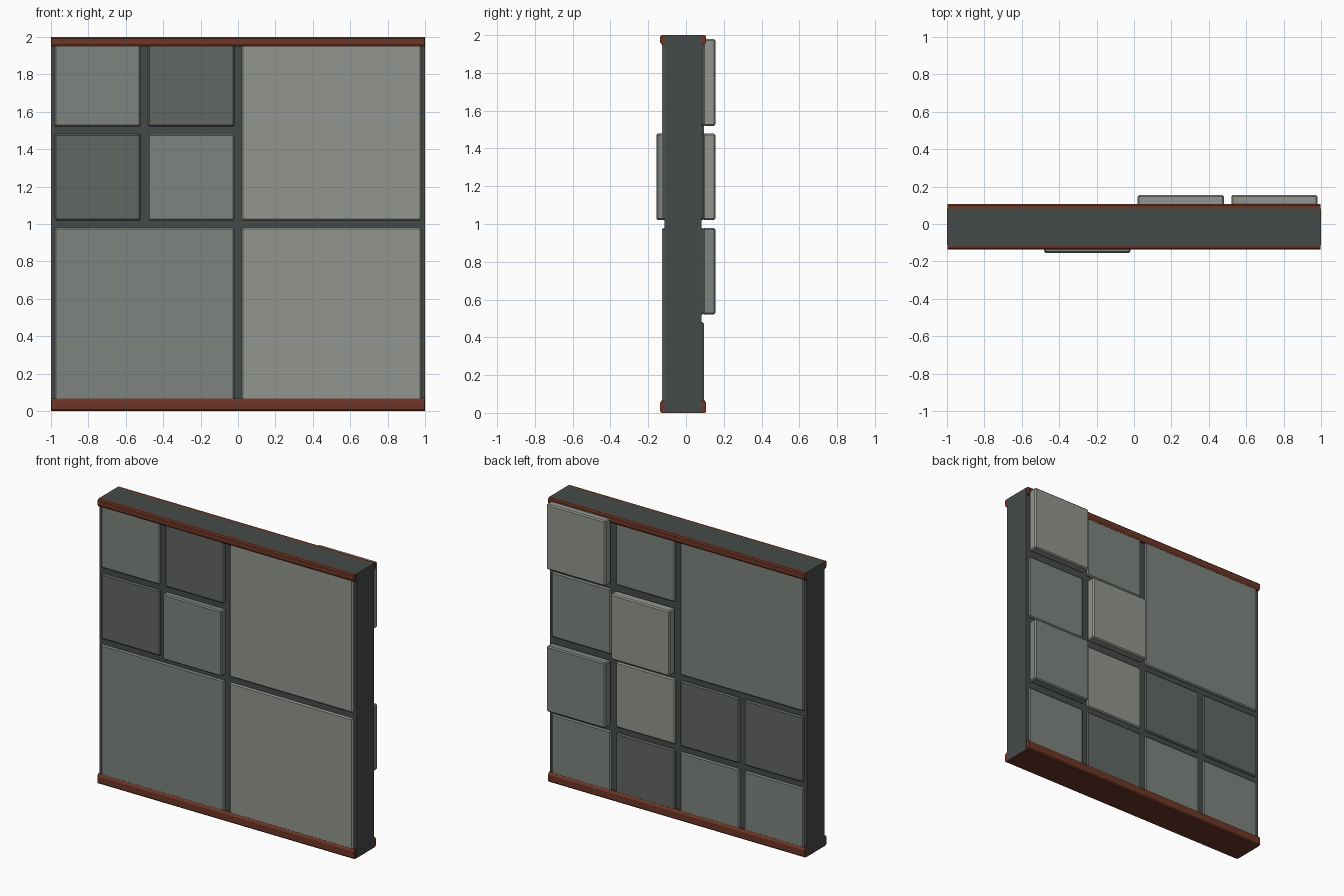
import bpy, bmesh

if "Cube" in bpy.data.objects:
    bpy.data.objects.remove(bpy.data.objects["Cube"])

YC = -0.015            # wall core is slightly off centre
HALF = 0.098           # half thickness of the core


def material(name, rgb):
    m = bpy.data.materials.new(name)
    m.diffuse_color = (*rgb, 1)
    m.use_nodes = True
    m.node_tree.nodes["Principled BSDF"].inputs["Base Color"].default_value = m.diffuse_color
    return m


CORE = material("dark_core", (0.06, 0.07, 0.066))
RUST = material("rust_trim", (0.15, 0.037, 0.02))
TONES = {
    "L": material("light_panel", (0.29, 0.305, 0.275)),
    "M": material("mid_panel", (0.21, 0.23, 0.212)),
    "D": material("dark_panel", (0.12, 0.135, 0.127)),
}


def box(name, lo, hi, mat, bevel=0):
    bm = bmesh.new()
    bmesh.ops.create_cube(bm, size=1)
    for v in bm.verts:
        v.co = [(a + b) / 2 + c * (b - a) for a, b, c in zip(lo, hi, v.co)]
    if bevel:
        bmesh.ops.bevel(bm, geom=bm.edges[:], offset=bevel, segments=1,
                        affect='EDGES', profile=0.5)
    return finish(name, bm, mat)


def finish(name, bm, mat):
    bmesh.ops.recalc_face_normals(bm, faces=bm.faces[:])
    me = bpy.data.meshes.new(name)
    bm.to_mesh(me)
    bm.free()
    me.materials.append(mat)
    ob = bpy.data.objects.new(name, me)
    bpy.context.collection.objects.link(ob)
    return ob


def extrude_x(name, profile, mat):
    bm = bmesh.new()
    f = bm.faces.new([bm.verts.new((-0.998, y, z)) for y, z in profile])
    r = bmesh.ops.extrude_face_region(bm, geom=[f])
    for v in r["geom"]:
        if isinstance(v, bmesh.types.BMVert):
            v.co.x = 0.998
    return finish(name, bm, mat)


# Wall core and underside
box("wall_core", (-1, YC - HALF, 0.003), (1, YC + HALF, 2), CORE)
box("wall_underside", (-1, YC - HALF, 0), (1, YC + HALF, 0.003), RUST)

# Chamfered trims along the top and bottom edges, both faces
for side, s in (("front", -1), ("back", 1)):
    for edge, z0, d, h in (("bottom", 0, 1, 0.068), ("top", 2, -1, 0.052)):
        prof = [(0.09, 0), (0.114, 0), (0.122, 0.008), (0.122, h - 0.015),
                (0.112, h), (0.09, h)]
        extrude_x(f"{side}_{edge}_trim",
                  [(YC + s * y, z0 + d * z) for y, z in prof], RUST)


# Panels: column and row on a half-unit grid, size in cells, tone, raised
def panel(side, col, row, size, tone, raised=False):
    x0, z0 = -1 + col * 0.5, row * 0.5
    out = 0.17 if raised else 0.111
    inner = 0.105 if raised else 0.085
    if side == "front":
        inner = 0.085
        out = 0.1405 if raised else 0.111
        y0, y1 = YC - out, YC - inner
    else:
        y0, y1 = YC + inner, YC + out
    box(f"{side}_panel_{col}_{row}", (x0 + 0.02, y0, z0 + 0.02),
        (x0 + size * 0.5 - 0.02, y1, z0 + size * 0.5 - 0.02),
        TONES[tone], 0.008)


for p in [(0, 0, 2, "M"), (2, 0, 2, "L"), (2, 2, 2, "L"), (0, 3, 1, "M"),
          (1, 3, 1, "D"), (0, 2, 1, "D"), (1, 2, 1, "M", True)]:
    panel("front", *p)

for p in [(0, 2, 2, "M"), (3, 3, 1, "L", True), (2, 3, 1, "M"),
          (3, 2, 1, "M"), (2, 2, 1, "L", True), (3, 1, 1, "M", True),
          (2, 1, 1, "L"), (1, 1, 1, "D"), (0, 1, 1, "D"), (3, 0, 1, "M"),
          (2, 0, 1, "D"), (1, 0, 1, "M"), (0, 0, 1, "M")]:
    panel("back", *p)
